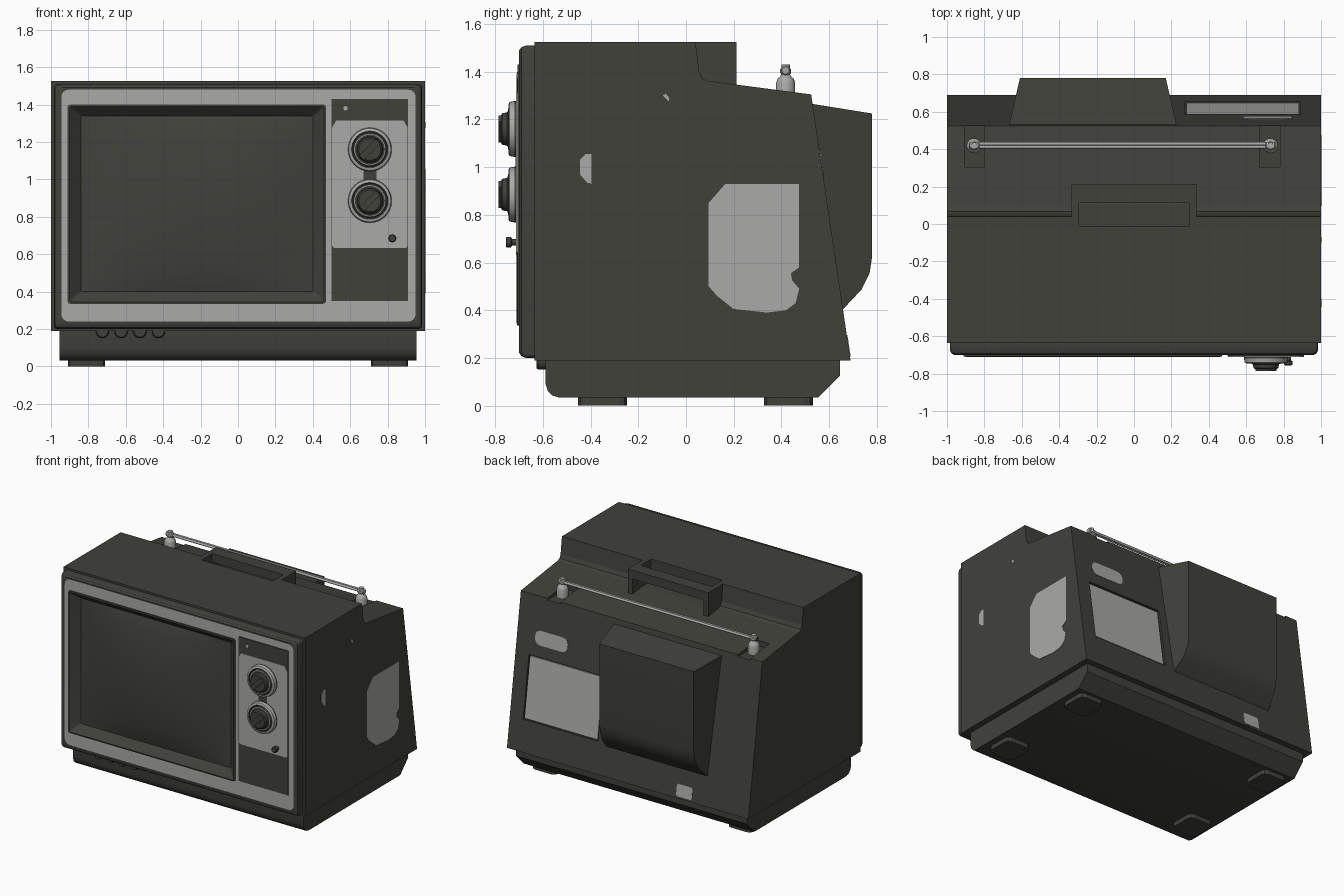
import bpy, bmesh, math
from mathutils import Vector, Matrix

if "Cube" in bpy.data.objects:
    bpy.data.objects.remove(bpy.data.objects["Cube"])


def material(name, rgb):
    m = bpy.data.materials.new(name)
    m.diffuse_color = (*rgb, 1)
    m.use_nodes = True
    m.node_tree.nodes["Principled BSDF"].inputs["Base Color"].default_value = m.diffuse_color
    return m


DARK = material("dark plastic", (0.052, 0.052, 0.044))
LIGHT = material("light grey", (0.40, 0.40, 0.39))


def finish(name, bm, mats, smooth=None):
    bmesh.ops.recalc_face_normals(bm, faces=bm.faces)
    me = bpy.data.meshes.new(name)
    bm.to_mesh(me)
    bm.free()
    for m in mats:
        me.materials.append(m)
    ob = bpy.data.objects.new(name, me)
    bpy.context.collection.objects.link(ob)
    if smooth:
        bpy.ops.object.select_all(action='DESELECT')
        ob.select_set(True)
        bpy.context.view_layer.objects.active = ob
        bpy.ops.object.shade_smooth_by_angle(angle=math.radians(smooth))
    return ob


def loft(name, loops, mats, ids=None, caps=True, smooth=None):
    """Bridge closed loops of equal length; ids gives a material per band."""
    bm = bmesh.new()
    rings = [[bm.verts.new(p) for p in lp] for lp in loops]
    n = len(rings[0])
    for k in range(len(rings) - 1):
        for i in range(n):
            j = (i + 1) % n
            f = bm.faces.new((rings[k][i], rings[k][j], rings[k + 1][j], rings[k + 1][i]))
            f.material_index = ids[k] if ids else 0
    if caps:
        bm.faces.new(rings[0])
        f = bm.faces.new(rings[-1])
        f.material_index = ids[-1] if ids else 0
    return finish(name, bm, mats, smooth)


def slab(name, pts, near, far, mat, smooth=None):
    """Outline mapped to two surfaces and joined into a solid."""
    return loft(name, [[near(a, b) for a, b in pts], [far(a, b) for a, b in pts]], [mat], smooth=smooth)


def side_prism(name, pts, x0, x1, mat, smooth=None):
    return slab(name, pts, lambda y, z: (x0, y, z), lambda y, z: (x1, y, z), mat, smooth)


def front_plate(name, pts, y0, y1, mat):
    return slab(name, pts, lambda x, z: (x, y0, z), lambda x, z: (x, y1, z), mat)


def rect(a0, a1, b0, b1):
    return [(a0, b0), (a1, b0), (a1, b1), (a0, b1)]


def round_rect(a0, a1, b0, b1, r, n=4):
    pts = []
    for k, (a, b) in enumerate([(a1 - r, b1 - r), (a0 + r, b1 - r), (a0 + r, b0 + r), (a1 - r, b0 + r)]):
        for i in range(n + 1):
            t = math.pi / 2 * (k + i / n)
            pts.append((a + r * math.cos(t), b + r * math.sin(t)))
    return pts


def box(name, x, y, z, mat):
    return side_prism(name, rect(*y, *z), *x, mat)


def lathe(name, profile, origin, axis, ids=None, n=32):
    """Profile of (radius, height) turned about an axis."""
    rot = Vector((0, 0, 1)).rotation_difference(Vector(axis)).to_matrix()
    loops = [[Vector(origin) + rot @ Vector((r * math.cos(2 * math.pi * i / n), r * math.sin(2 * math.pi * i / n), h))
              for i in range(n)] for r, h in profile]
    return loft(name, loops, [DARK, LIGHT], ids or [1] * len(profile), smooth=35)


def cut(ob, cutter):
    m = ob.modifiers.new("cut", 'BOOLEAN')
    m.operation, m.solver, m.object = 'DIFFERENCE', 'EXACT', cutter
    bpy.context.view_layer.objects.active = ob
    bpy.ops.object.modifier_apply(modifier=m.name)
    bpy.data.objects.remove(cutter)


def back(z):
    """Depth of the sloping rear wall at height z."""
    return 0.525 + 0.148 * (1.305 - z)


# Cabinet shell with stepped top and sloping back
cabinet = side_prism("cabinet", [(-0.635, 0.19), (-0.635, 1.525), (0.04, 1.525), (0.055, 1.40), (0.068, 1.372),
                                 (0.09, 1.362), (0.525, 1.305), (0.69, 0.19)], -1, 1, DARK)
cut(cabinet, box("handle_cutter", (-0.295, 0.295), (-0.01, 0.2), (1.361, 1.6), DARK))
for x0, x1 in ((-0.905, -0.80), (0.67, 0.78)):
    cut(cabinet, box("notch_cutter", (x0, x1), (0.305, 0.7), (1.292, 1.5), DARK))
cut(cabinet, slab("panel_cutter", rect(0.27, 0.89, 0.42, 0.88),
                  lambda x, z: (x, back(z) - 0.015, z), lambda x, z: (x, back(z) + 0.05, z), DARK))

# Carrying handle behind the top opening
for s in (-1, 1):
    box("handle_leg", sorted((s * 0.295, s * 0.333)), (0.04, 0.212), (1.33, 1.525), DARK)
box("handle_bar", (-0.295, 0.295), (0.115, 0.212), (1.46, 1.525), DARK)

# Base and feet
side_prism("base", [(-0.59, 0.2), (-0.59, 0.095), (-0.58, 0.062), (-0.56, 0.042), (-0.53, 0.033),
                    (0.555, 0.033), (0.645, 0.125), (0.645, 0.2)], -0.955, 0.955, DARK, 30)
for x in (-0.81, 0.81):
    for y in (-0.35, 0.43):
        slab("foot", round_rect(x - 0.1, x + 0.1, y - 0.103, y + 0.103, 0.035, 2),
             lambda a, b: (a, b, 0), lambda a, b: (a, b, 0.04), DARK)

# Tube housing on the back, tapering outward
def hood(side):
    return lambda y, z: (-0.22 + side * (0.39 + (0.78 - y) * 0.23), y, z)


slab("tube_housing", [(0.5, 1.27), (0.78, 1.225), (0.78, 0.62), (0.77, 0.555), (0.735, 0.485), (0.655, 0.40),
                      (0.6, 0.34)], hood(-1), hood(1), DARK, 30)

# Rear panel and labels lying on the sloping wall
def back_plate(name, pts, inner, outer):
    slab(name, pts, lambda x, z: (x, back(z) + inner, z), lambda x, z: (x, back(z) + outer, z), LIGHT)


back_plate("rear_panel", rect(0.28, 0.882, 0.43, 0.87), -0.017, -0.008)
back_plate("rear_label", round_rect(0.58, 0.85, 0.965, 1.07, 0.045), -0.003, 0.003)
back_plate("rear_socket_label", round_rect(-0.53, -0.40, 0.205, 0.295, 0.015), -0.003, 0.003)

# Light patches on the right wall
for pname, pts in (
    ("side_patch", [(0.095, 0.85), (0.165, 0.93), (0.475, 0.93), (0.475, 0.58), (0.44, 0.555), (0.445, 0.525),
                    (0.475, 0.49), (0.46, 0.43), (0.42, 0.4), (0.34, 0.39), (0.2, 0.405), (0.13, 0.46), (0.095, 0.5)]),
    ("side_spot", [(-0.445, 0.97), (-0.445, 1.03), (-0.42, 1.055), (-0.397, 1.055), (-0.397, 0.93), (-0.415, 0.935)]),
    ("side_dot", [(-0.098, 1.30), (-0.085, 1.308), (-0.07, 1.29), (-0.073, 1.275)])):
    side_prism(pname, pts, 0.997, 1.003, LIGHT)

# Front bezel: dark rim, light face, dark screen surround sloping inward
bands = [(-0.985, 0.985, 0.2, 1.51, 0.02, -0.63), (-0.985, 0.985, 0.2, 1.51, 0.02, -0.672),
         (-0.978, 0.978, 0.207, 1.503, 0.02, -0.69), (-0.962, 0.962, 0.222, 1.49, 0.02, -0.70),
         (-0.945, 0.95, 0.24, 1.48, 0.04, -0.70), (-0.912, 0.47, 0.335, 1.40, 0.015, -0.70),
         (-0.912, 0.47, 0.335, 1.40, 0.015, -0.708), (-0.90, 0.46, 0.345, 1.39, 0.012, -0.71),
         (-0.84, 0.402, 0.40, 1.34, 0.008, -0.655)]
loft("front_bezel", [[(x, b[5], z) for x, z in round_rect(*b[:5])] for b in bands],
     [DARK, LIGHT], [0, 0, 0, 0, 1, 0, 0, 0], caps=False, smooth=30)

# Bulging screen
bm = bmesh.new()
bmesh.ops.create_grid(bm, x_segments=20, y_segments=20, size=1)
for v in bm.verts:
    u, w = v.co.x, v.co.y
    v.co = (-0.219 + 0.623 * u, -0.652 - 0.058 * (1 - u * u) * (1 - w * w) ** 0.8, 0.87 + 0.472 * w)
for f in bm.faces:
    f.normal_update()
screen = finish("screen", bm, [DARK], 60)
if sum(p.normal.y for p in screen.data.polygons) > 0:
    screen.data.flip_normals()

# Control panel
front_plate("control_panel", rect(0.5, 0.91, 0.35, 1.43), -0.695, -0.707, DARK)
front_plate("control_plate", [(0.502, 0.645), (0.515, 0.632), (0.895, 0.632), (0.908, 0.645), (0.908, 1.275),
                              (0.885, 1.315), (0.525, 1.315), (0.502, 1.275)], -0.705, -0.712, LIGHT)
front_plate("control_bridge", rect(0.67, 0.74, 0.99, 1.06), -0.71, -0.716, DARK)
lathe("indicator", [(0.012, 0), (0.012, 0.006)], (0.575, -0.705, 1.38), (0, -1, 0), n=12)

# Tuning knobs with diagonal grips
for z in (1.16, 0.885):
    lathe("tuning_knob", [(0.117, 0), (0.117, 0.01), (0.113, 0.03), (0.105, 0.035), (0.098, 0.035), (0.092, 0.03),
                          (0.085, 0.036), (0.08, 0.036), (0.07, 0.04), (0.066, 0.06), (0.058, 0.066)],
          (0.705, -0.71, z), (0, -1, 0), [0, 1, 1, 1, 0, 0, 1, 0, 0, 0, 0])
    grip = front_plate("knob_grip", rect(-0.062, 0.062, -0.017, 0.017), -0.76, -0.786, DARK)
    grip.data.transform(Matrix.Translation((0.705, 0, z)) @ Matrix.Rotation(-math.pi / 4, 4, 'Y'))

# Small switch knob and lower buttons
lathe("switch_knob", [(0.014, 0), (0.014, 0.02), (0.022, 0.024), (0.022, 0.042), (0.017, 0.046)],
      (0.825, -0.71, 0.685), (0, -1, 0), [0] * 5, 16)
for i in range(4):
    lathe("lower_button", [(0.036, 0), (0.036, 0.035), (0.03, 0.042)],
          (-0.725 + 0.1 * i, -0.585, 0.187), (0, -1, 0), [0] * 3, 20)

# Folded antenna
for x in (-0.855, 0.73):
    lathe("antenna_base", [(0.04, 0), (0.04, 0.065), (0.034, 0.082), (0.022, 0.092), (0.018, 0.1), (0.023, 0.106),
                           (0.023, 0.122), (0.018, 0.126), (0.018, 0.141)], (x, 0.418, 1.289), (0, 0, 1), n=20)
    lathe("antenna_hinge", [(0.015, 0), (0.02, 0.006), (0.02, 0.05), (0.015, 0.056)],
          (x - 0.028, 0.418, 1.405), (1, 0, 0), n=16)
for y in (0.412, 0.429):
    lathe("antenna_rod", [(0.009, 0), (0.009, 1.585)], (-0.855, y, 1.405), (1, 0, 0), n=12)
